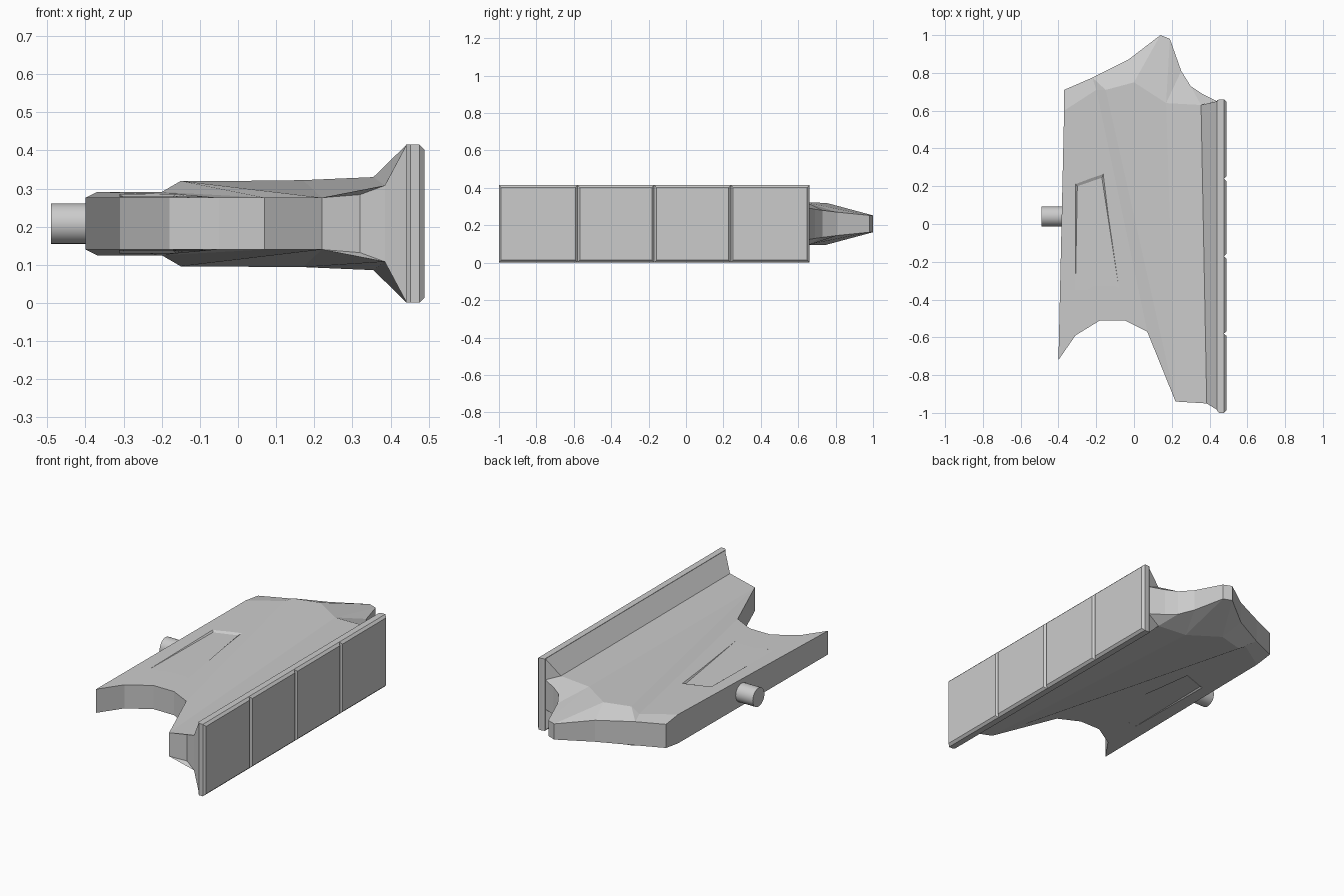
import bpy, bmesh, math

if "Cube" in bpy.data.objects:
    bpy.data.objects.remove(bpy.data.objects["Cube"])

ZC = 0.208  # mid-plane height; everything is symmetric about it


def make(name, verts, faces):
    bm = bmesh.new()
    vs = [bm.verts.new(v) for v in verts]
    for f in faces:
        bm.faces.new([vs[i] for i in f])
    bmesh.ops.recalc_face_normals(bm, faces=bm.faces)
    me = bpy.data.meshes.new(name)
    bm.to_mesh(me)
    bm.free()
    ob = bpy.data.objects.new(name, me)
    bpy.context.collection.objects.link(ob)
    return ob


def loft(name, rings):
    """Closed solid through rings of equal length."""
    n = len(rings[0])
    faces = [tuple(range(n)), tuple(range((len(rings) - 1) * n, len(rings) * n))]
    for r in range(len(rings) - 1):
        for i in range(n):
            j = (i + 1) % n
            faces.append((r * n + i, r * n + j, (r + 1) * n + j, (r + 1) * n + i))
    return make(name, [v for r in rings for v in r], faces)


def rect(x, y0, y1, h):
    return [(x, y0, ZC - h), (x, y1, ZC - h), (x, y1, ZC + h), (x, y0, ZC + h)]


# Faceted web: perimeter points then inner ridge points, as (x, y, half thickness)
pts = [(-.40, -.72, .068), (-.31, -.59, .068), (-.18, -.51, .068), (-.05, -.51, .068),
       (.07, -.57, .068), (.22, -.94, .068), (.32, -.92, .076), (.385, -.95, .10),
       (.355, .63, .122), (.44, .65, .085), (.36, .69, .078), (.30, .73, .072),
       (.25, .81, .062), (.19, .98, .045), (.14, 1.0, .045), (-.03, .87, .062),
       (-.22, .775, .068), (-.37, .71, .068), (-.37, .60, .083),
       (-.20, .71, .083), (-.15, .71, .112), (0, .75, .112), (.17, .64, .114)]
RIM = 19
top = [(0, 1, 2, 3, 4, 19, 18), (4, 5, 20, 19), (5, 6, 7), (5, 7, 8, 22), (5, 22, 21, 20),
       (18, 19, 16, 17), (19, 20, 16), (20, 21, 15, 16), (21, 14, 15), (21, 22, 13, 14),
       (22, 12, 13), (22, 8, 11, 12), (8, 9, 10, 11)]
n = len(pts)
verts = [(x, y, ZC + h) for x, y, h in pts] + [(x, y, ZC - h) for x, y, h in pts]
faces = top + [tuple(i + n for i in reversed(f)) for f in top]
faces += [(i, (i + 1) % RIM, (i + 1) % RIM + n, i + n) for i in range(RIM)]
web = make("web", verts, faces)

# Shallow tapered pocket on both faces of the web
floor = [(-.31, -.35), (-.30, .20), (-.17, .245), (-.08, -.34)]
mouth = [(-.32, -.35), (-.32, .225), (-.155, .285), (-.07, -.34)]
for side in (1, -1):
    cutter = loft("pocket_cutter", [[(x, y, ZC + side * .0705) for x, y in floor],
                                    [(x, y, ZC + side * .0865) for x, y in mouth]])
    cutter.hide_render = True
    cutter.hide_set(True)
    mod = web.modifiers.new("pocket", 'BOOLEAN')
    mod.operation = 'DIFFERENCE'
    mod.solver = 'EXACT'
    mod.object = cutter

# Flared foot joining the web to the plate
loft("flange_foot", [
    [(.385, -.95, ZC - .10), (.355, .63, ZC - .122), (.355, .63, ZC + .122), (.385, -.95, ZC + .10)],
    rect(.442, -.985, .65, .207)])

# Long backing plate
loft("plate", [rect(.44, -.988, .655, .207), rect(.452, -1, .66, .207), rect(.475, -1, .66, .207)])

# Four chamfered pads, leaving V grooves between them
ends = [-1, -.58, -.17, .24, .66]
for y0, y1 in zip(ends, ends[1:]):
    loft("pad", [rect(.473, y0, y1, .207), rect(.476, y0, y1, .207),
                 rect(.489, y0 + .012, y1 - .012, .194)])

# Round pin on the left edge
bpy.ops.mesh.primitive_cylinder_add(vertices=32, radius=.053, depth=.12,
                                    location=(-.43, .04, ZC), rotation=(0, math.pi / 2, 0))
pin = bpy.context.object
pin.name = "pin"
bpy.ops.object.shade_smooth_by_angle()
